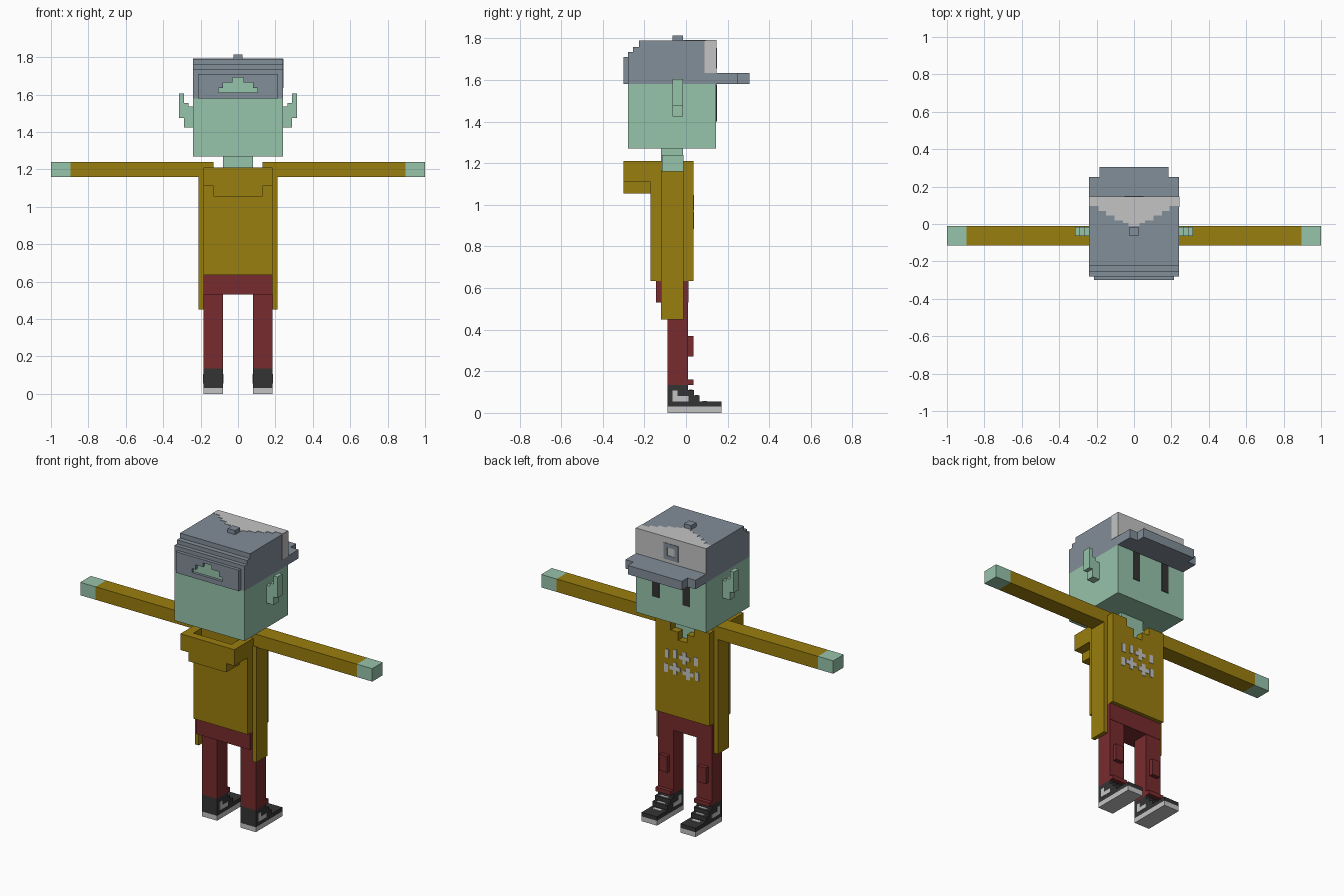
import bpy, bmesh


def colour(name, r, g, b):
    lin = [((c / 255 + 0.055) / 1.055) ** 2.4 for c in (r, g, b)]
    m = bpy.data.materials.new(name)
    m.diffuse_color = (*lin, 1)
    return m


MINT = colour("mint skin", 150, 195, 170)
GREY = colour("slate cap", 130, 142, 152)
PALE = colour("pale grey", 197, 196, 197)
GOLD = colour("mustard cloth", 154, 126, 14)
RED = colour("maroon cloth", 120, 43, 46)
BLACK = colour("charcoal", 52, 52, 53)


def finish(name, bm, mat):
    bmesh.ops.recalc_face_normals(bm, faces=bm.faces)
    me = bpy.data.meshes.new(name)
    bm.to_mesh(me)
    bm.free()
    me.materials.append(mat)
    ob = bpy.data.objects.new(name, me)
    bpy.context.collection.objects.link(ob)
    return ob


def boxes(name, mat, items, mirror=False):
    """One object from boxes given as (x0, x1, y0, y1, z0, z1)."""
    bm = bmesh.new()
    items = list(items)
    if mirror:
        items += [(-b, -a, *rest) for a, b, *rest in items]
    for x0, x1, y0, y1, z0, z1 in items:
        vs = bmesh.ops.create_cube(bm, size=1)["verts"]
        for v in vs:
            v.co.x = x1 if v.co.x > 0 else x0
            v.co.y = y1 if v.co.y > 0 else y0
            v.co.z = z1 if v.co.z > 0 else z0
    return finish(name, bm, mat)


def profile(name, mat, pts, axis, spans):
    """Extrude a stepped outline along x (pts are y,z) or y (pts are x,z)."""
    bm = bmesh.new()
    for a, b in spans:
        vs = [bm.verts.new((a, u, w) if axis == "x" else (u, a, w)) for u, w in pts]
        f = bm.faces.new(vs)
        ext = bmesh.ops.extrude_face_region(bm, geom=[f])["geom"]
        for v in ext:
            if isinstance(v, bmesh.types.BMVert):
                if axis == "x":
                    v.co.x = b
                else:
                    v.co.y = b
    return finish(name, bm, mat)


# Head, neck, ears and eyes
boxes("head", MINT, [(-.24, .24, -.28, .145, 1.27, 1.58)])
boxes("neck", MINT, [(-.08, .08, -.12, -.015, 1.2, 1.27)])
ear = [(.24, 1.425), (.29, 1.425), (.29, 1.475), (.315, 1.475), (.315, 1.605),
       (.29, 1.605), (.29, 1.555), (.265, 1.555), (.265, 1.535), (.24, 1.535)]
profile("right_ear", MINT, ear, "y", [(-.065, -.015)])
profile("left_ear", MINT, [(-x, z) for x, z in ear], "y", [(-.065, -.015)])
boxes("eyes", BLACK, [(.08, .13, .14, .148, 1.40, 1.578)], True)

# Cap with a stepped back
profile("cap", GREY, [(-.28, 1.58), (.145, 1.58), (.145, 1.79), (-.225, 1.79),
                      (-.225, 1.76), (-.255, 1.76), (-.255, 1.735), (-.28, 1.735)],
        "x", [(-.24, .24)])
boxes("cap_button", GREY, [(-.025, .025, -.065, -.015, 1.79, 1.815)])
profile("cap_brim", GREY, [(-.24, 1.58), (.24, 1.58), (.24, 1.635), (-.24, 1.635)],
        "y", [(.145, .25)])
boxes("cap_brim_tip", GREY, [(-.185, .185, .25, .305, 1.58, 1.635)])

# Strap panel at the back with a stepped arch opening
arch = [(1.61, 1.635, .105), (1.635, 1.665, .08), (1.665, 1.69, .03)]
boxes("cap_back_strap", GREY, [(-.215, .215, -.30, -.28, 1.58, 1.61),
                               (-.215, .215, -.30, -.28, 1.69, 1.71)])
boxes("cap_back_sides", GREY, [(h, .215, -.30, -.28, a, b) for a, b, h in arch], True)
boxes("cap_opening_skin", MINT, [(-h, h, -.284, -.278, a, b) for a, b, h in arch])

# Pale front panel, stepped wedge on top, strip on one side, square badge
boxes("cap_front_panel", PALE, [(-.24, .24, .14, .147, 1.635, 1.79)])
steps = [(.24, .095), (.19, .07), (.15, .045), (.105, .02), (.06, .005), (.03, -.012)]
ends = [.147] + [y for _, y in steps]
boxes("cap_top_wedge", PALE, [(-h, h, y, ends[i], 1.787, 1.792)
                              for i, (h, y) in enumerate(steps)])
boxes("cap_side_strip", PALE, [(.236, .242, .09, .147, 1.635, 1.79)])
boxes("cap_badge", GREY, [(-.05, .05, .145, .150, 1.655, 1.68),
                          (-.05, .05, .145, .150, 1.73, 1.755),
                          (-.05, -.025, .145, .150, 1.68, 1.73),
                          (.025, .05, .145, .150, 1.68, 1.73)])

# Shirt with a stepped neckline
boxes("shirt_body", GOLD, [(-.185, .185, -.17, -.015, .635, 1.21)])
profile("shirt_front", GOLD, [(-.185, .635), (.185, .635), (.185, 1.21), (.08, 1.21),
                              (.08, 1.16), (.03, 1.16), (.03, 1.11), (-.03, 1.11),
                              (-.03, 1.16), (-.08, 1.16), (-.08, 1.21), (-.185, 1.21)],
        "y", [(-.015, .035)])
boxes("neckline_skin", MINT, [(-.08, .08, -.018, -.010, 1.16, 1.21),
                              (-.03, .03, -.018, -.010, 1.11, 1.16)])
boxes("shirt_side_panels", GOLD, [(.185, .21, -.12, -.012, .45, 1.165)], True)

# Hollow hood hanging at the back
boxes("hood", GOLD, [(-.185, .185, -.30, -.25, 1.11, 1.21),
                     (-.185, -.13, -.25, -.17, 1.11, 1.21),
                     (.13, .185, -.25, -.17, 1.11, 1.21),
                     (-.13, .13, -.30, -.17, 1.055, 1.11)])

# Sleeves and hands
boxes("sleeves", GOLD, [(.13, .895, -.115, -.012, 1.16, 1.24)], True)
boxes("hands", MINT, [(.895, 1.0, -.115, -.012, 1.16, 1.24)], True)

# Chest pattern of small crosses and bars
marks = []
for x, z, cross in [(.105, 1.01, 0), (.05, 1.02, 0), (-.015, 1.01, 1), (-.095, 1.01, 0),
                    (.11, .92, 0), (.05, .93, 1), (-.04, .92, 1), (-.1, .92, 0)]:
    h = .037 if cross else .026
    marks.append((x - .0125, x + .0125, .033, .038, z - h, z + h))
    if cross:
        marks += [(x + .0125, x + .037, .033, .038, z - .0125, z + .0125),
                  (x - .037, x - .0125, .033, .038, z - .0125, z + .0125)]
boxes("chest_pattern", PALE, marks)

# Trousers with knee patches and cuffs
boxes("trouser_hips", RED, [(-.185, .185, -.145, .012, .53, .635)])
boxes("trouser_legs", RED, [(.08, .185, -.09, .01, .135, .53)], True)
boxes("knee_patches", RED, [(.105, .16, .01, .035, .27, .37)], True)
boxes("trouser_cuffs", RED, [(.08, .185, .01, .035, .135, .16)], True)

# Shoes: stepped upper, pale sole, side mark and laces
sides = [(.08, .185), (-.185, -.08)]
profile("shoe_uppers", BLACK, [(-.09, .03), (.17, .03), (.17, .055), (.065, .055),
                               (.065, .083), (.038, .083), (.038, .11), (.01, .11),
                               (.01, .135), (-.09, .135)], "x", sides)
boxes("shoe_soles", PALE, [(.08, .185, -.09, .17, 0, .03)], True)
boxes("shoe_side_marks", PALE,
      [(a, a + .005, y0, y1, z0, z1) for a in (.182, .078)
       for y0, y1, z0, z1 in [(-.065, -.04, .055, .107), (-.04, .013, .055, .08)]], True)
boxes("shoe_laces", PALE, [(.105, .16, .08, .10, .052, .058),
                           (.105, .16, .043, .06, .08, .086),
                           (.105, .16, .015, .032, .107, .113)], True)
